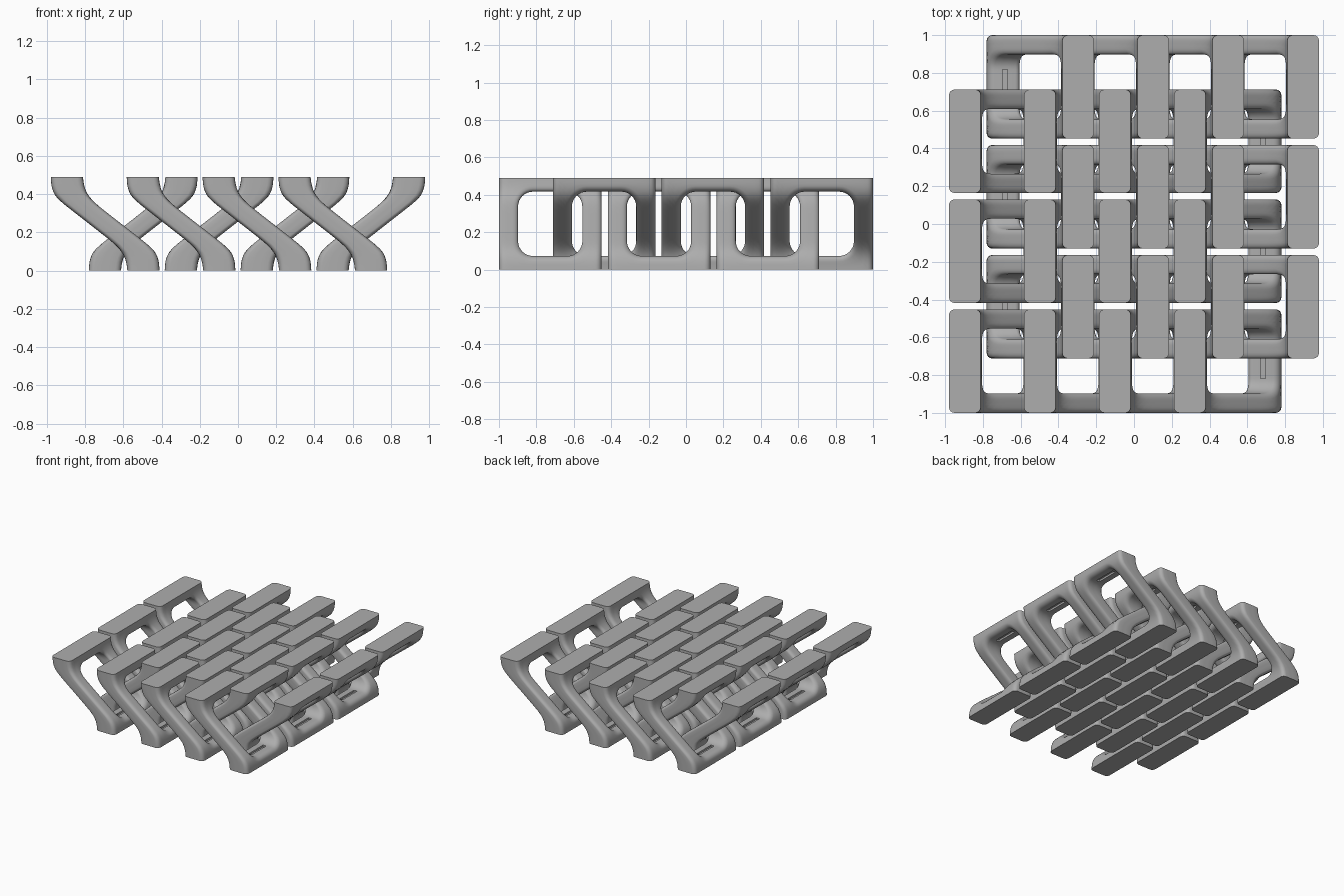
import bpy, bmesh
from math import sin, cos, pi

cube = bpy.data.objects.get("Cube")
if cube:
    bpy.data.objects.remove(cube, do_unlink=True)

# Link dimensions
HALF_L, HALF_H = 0.274, 0.245      # outer half length and half height
HOLE, FILLET = 0.172, 0.08         # window half size and corner radius
ROUND = 0.03                       # rounding of the long edges
ARC, SIDE = 8, 4                   # segments per window corner and half side

# Slanted S profile: x of the left side at each height
PROFILE = [(-0.245, 0.117), (-0.19, 0.11), (-0.145, 0.09), (-0.105, 0.05),
           (0.106, -0.22), (0.145, -0.262), (0.19, -0.28), (0.245, -0.285)]


def lookup(z):
    z = max(PROFILE[0][0], min(PROFILE[-1][0], z))
    for (z0, x0), (z1, x1) in zip(PROFILE, PROFILE[1:]):
        if z <= z1:
            return x0 + (x1 - x0) * (z - z0) / (z1 - z0)
    return PROFILE[-1][1]


def left(z):
    return sum(lookup(z + k * 0.006) for k in range(-3, 4)) / 7


def right(z):
    return -left(-z)


def loops(inset):
    """Matching outer rectangle and inner rounded window, as (y, z) points."""
    straight = HOLE - FILLET
    rad = FILLET + inset
    quarter = [(straight + rad, straight * i / SIDE) for i in range(SIDE)]
    quarter += [(straight + rad * cos(a), straight + rad * sin(a))
                for a in (pi / 2 * i / ARC for i in range(ARC + 1))]
    quarter += [(straight * i / SIDE, straight + rad) for i in range(SIDE - 1, -1, -1)]
    mid = straight + rad * cos(pi / 4)
    corner = SIDE + ARC // 2
    wide = HALF_L - inset
    outer_q = [(wide, z / mid * HALF_H) if i <= corner else (y / mid * wide, HALF_H)
               for i, (y, z) in enumerate(quarter)]

    def full(q):
        half = q + [(-y, z) for y, z in reversed(q[:-1])]
        return half + [(-y, -z) for y, z in half[1:-1]]
    return full(outer_q), full(quarter)


def build_link_mesh():
    bm = bmesh.new()
    rings = []

    def add_ring(points, x_of):
        rings.append([bm.verts.new((x_of(z), y, z)) for y, z in points])

    # Depth layers: rounded left edge, groove strip, rounded right edge
    steps = [(ROUND * (1 - cos(a)), ROUND * (1 - sin(a)))
             for a in (pi / 2 * i / 4 for i in range(5))]
    layers = [(lambda z, d=d: left(z) + d, ins) for d, ins in steps]
    layers += [(lambda z, s=s: (left(z) + right(z)) / 2 + s, 0) for s in (-0.014, 0.014)]
    layers += [(lambda z, d=d: right(z) - d, ins) for d, ins in reversed(steps)]

    def add_cap(x_of, flip):
        outer, inner = loops(ROUND)
        for k in (1, 2):
            f = k / 3 if not flip else 1 - k / 3
            add_ring([(a[0] + (b[0] - a[0]) * f, a[1] + (b[1] - a[1]) * f)
                      for a, b in zip(outer, inner)], x_of)

    # Outside, right face, window wall, left face
    for x_of, ins in layers:
        add_ring(loops(ins)[0], x_of)
    add_cap(right, False)
    first_inner = len(rings)
    for x_of, ins in reversed(layers):
        add_ring(loops(ins)[1], x_of)
    add_cap(left, True)

    groove = []
    for r, ring in enumerate(rings):
        after = rings[(r + 1) % len(rings)]
        for i in range(len(ring)):
            j = (i + 1) % len(ring)
            face = bm.faces.new((ring[i], ring[j], after[j], after[i]))
            flat = abs(abs(ring[i].co.z) - HOLE) < 1e-5 and abs(abs(ring[j].co.z) - HOLE) < 1e-5
            if r == first_inner + len(steps) and flat:
                groove.append(face)

    # Narrow recessed slots in the inner faces of the two bars
    result = bmesh.ops.extrude_face_region(bm, geom=groove)
    for v in result["geom"]:
        if isinstance(v, bmesh.types.BMVert):
            v.co.z += 0.015 if v.co.z > 0 else -0.015
    bmesh.ops.delete(bm, geom=[f for f in groove if f.is_valid], context='FACES')
    bmesh.ops.recalc_face_normals(bm, faces=bm.faces)
    mesh = bpy.data.meshes.new("slanted_link")
    bm.to_mesh(mesh)
    bm.free()
    return mesh


# Material
grey = bpy.data.materials.new("plain_grey")
grey.use_nodes = True
colour = (0.42, 0.42, 0.42, 1)
grey.diffuse_color = colour
grey.node_tree.nodes["Principled BSDF"].inputs["Base Color"].default_value = colour

# Two interlocking sets of links, the second turned half way round
link = build_link_mesh()
link.materials.append(grey)
objects = []
for name, turn in (("left_leaning_link", 1), ("right_leaning_link", -1)):
    for col in range(4):
        for row in range(3):
            ob = bpy.data.objects.new(f"{name}_{col + 1}_{row + 1}", link)
            ob.location = (turn * (-0.695 + 0.397 * col), turn * (-0.726 + 0.582 * row), HALF_H)
            ob.rotation_euler.z = 0 if turn == 1 else pi
            bpy.context.collection.objects.link(ob)
            objects.append(ob)

# Smooth shading with sharp rims
bpy.ops.object.select_all(action='DESELECT')
objects[0].select_set(True)
bpy.context.view_layer.objects.active = objects[0]
bpy.ops.object.shade_smooth_by_angle(angle=0.7)
